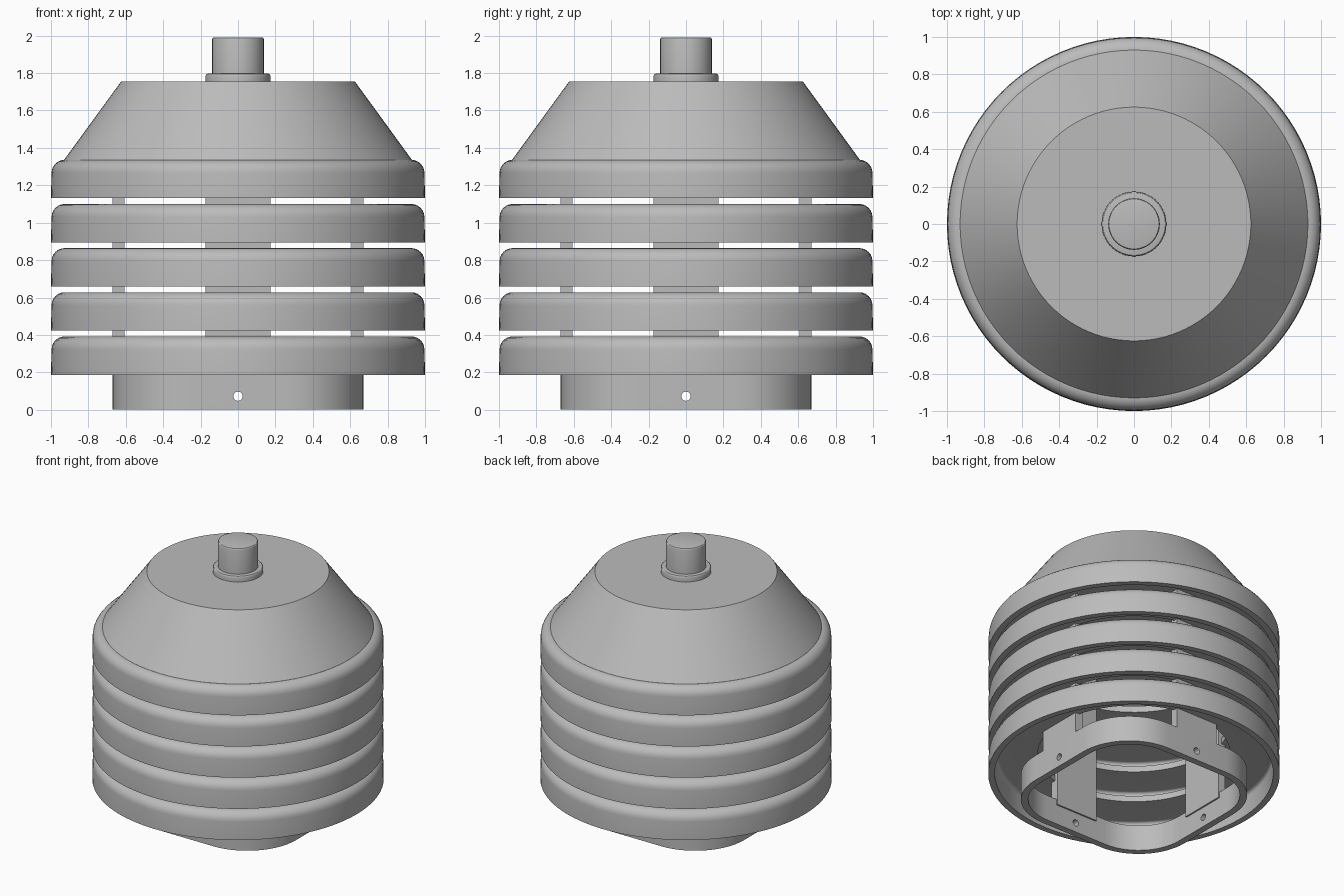
import bpy, bmesh, math
from mathutils import Matrix, Vector

cube = bpy.data.objects.get("Cube")
if cube:
    bpy.data.objects.remove(cube, do_unlink=True)

GREY = (0.5, 0.5, 0.5, 1)
grey = bpy.data.materials.new("matte grey")
grey.use_nodes = True
grey.diffuse_color = GREY
grey.node_tree.nodes["Principled BSDF"].inputs["Base Color"].default_value = GREY


def finish(name, bm, smooth=True):
    bmesh.ops.recalc_face_normals(bm, faces=bm.faces)
    mesh = bpy.data.meshes.new(name)
    bm.to_mesh(mesh)
    bm.free()
    mesh.materials.append(grey)
    ob = bpy.data.objects.new(name, mesh)
    bpy.context.collection.objects.link(ob)
    bpy.ops.object.select_all(action="DESELECT")
    ob.select_set(True)
    bpy.context.view_layer.objects.active = ob
    if smooth:
        bpy.ops.object.shade_smooth_by_angle(angle=math.radians(30))
    return ob


def lathe(name, profile, closed=False, steps=96):
    """Spin an (r, z) profile about the vertical axis."""
    bm = bmesh.new()
    verts = [bm.verts.new((r, 0, z)) for r, z in profile]
    edges = [bm.edges.new(p) for p in zip(verts, verts[1:])]
    if closed:
        edges.append(bm.edges.new((verts[-1], verts[0])))
    bmesh.ops.spin(bm, geom=verts + edges, cent=(0, 0, 0), axis=(0, 0, 1),
                   angle=math.tau, steps=steps, use_merge=True)
    bmesh.ops.remove_doubles(bm, verts=bm.verts, dist=1e-4)
    return finish(name, bm)


def arc(cx, cz, radius, start, end, steps=6):
    angles = [math.radians(start + (end - start) * i / steps) for i in range(steps + 1)]
    return [(cx + radius * math.cos(a), cz + radius * math.sin(a)) for a in angles]


# Louvre rings: hollow skirts with a rounded shoulder and a flat inner flange
PITCH, HEIGHT, FIRST, WALL = 0.236, 0.205, 0.187, 0.045
HOLE = 0.66
for i in range(5):
    low = FIRST + i * PITCH
    top = low + HEIGHT
    inner = 0 if i == 4 else HOLE
    outside = [(1.0, low)] + arc(0.927, top - 0.07, 0.07, 0, 90)
    inside = arc(0.927, top - 0.07, 0.07 - WALL, 90, 0) + [(1.0 - WALL, low)]
    lathe(f"louvre_ring_{i + 1}",
          outside + [(inner, top), (inner, top - WALL)] + inside, closed=True)

# Conical cover on the top ring
ROOF = FIRST + 4 * PITCH + HEIGHT
lathe("cone_cover", [(0, ROOF - 0.01), (0.93, ROOF - 0.01), (0.93, ROOF),
                     (0.625, 1.755), (0, 1.755)])

# Top collar and stem with softened rims
lathe("stem_collar", [(0, 1.75), (0.173, 1.75)] + arc(0.161, 1.785, 0.012, 0, 90, 3)
      + [(0, 1.797)], steps=64)
lathe("top_stem", [(0, 1.78), (0.138, 1.78)] + arc(0.128, 1.98, 0.01, 0, 90, 3)
      + [(0, 1.99)], steps=64)


# Rounded square base collar
def rounded_square(half, radius):
    c = half - radius
    points = []
    for k in range(4):
        turn = Matrix.Rotation(k * math.pi / 2, 2)
        points += [turn @ Vector(p) for p in arc(c, c, radius, 0, 90, 14)]
    return points


bm = bmesh.new()
loops = []
for half, radius, z in ((0.67, 0.41, 0), (0.67, 0.41, 0.195),
                        (0.62, 0.36, 0.195), (0.62, 0.36, 0)):
    loops.append([bm.verts.new((p.x, p.y, z)) for p in rounded_square(half, radius)])
for a, b in zip(loops, loops[1:] + loops[:1]):
    n = len(a)
    for j in range(n):
        bm.faces.new((a[j], a[(j + 1) % n], b[(j + 1) % n], b[j]))
collar = finish("base_collar", bm)

# Screw holes through the middle of each collar side
for axis in "XY":
    bm = bmesh.new()
    spin = Matrix.Rotation(math.pi / 2, 4, "Y" if axis == "X" else "X")
    bmesh.ops.create_cone(bm, cap_ends=True, segments=12, radius1=0.025, radius2=0.025,
                          depth=2, matrix=Matrix.Translation((0, 0, 0.072)) @ spin)
    cutter = finish("hole_cutter", bm, smooth=False)
    cutter.hide_render = True
    bpy.context.view_layer.objects.active = collar
    cut = collar.modifiers.new("holes", "BOOLEAN")
    cut.operation = "DIFFERENCE"
    cut.solver = "EXACT"
    cut.object = cutter
    bpy.ops.object.modifier_apply(modifier=cut.name)
    bpy.data.objects.remove(cutter, do_unlink=True)

# Four upright plates that carry the rings
for k, side in enumerate(("left", "back", "right", "front")):
    bm = bmesh.new()
    size = Matrix.Diagonal((0.062, 0.35, 1.15, 1))
    place = Matrix.Rotation(k * math.pi / 2, 4, "Z") @ Matrix.Translation((0.639, 0, 0.725))
    bmesh.ops.create_cube(bm, size=1, matrix=place @ size)
    finish(f"{side}_upright", bm, smooth=False)
